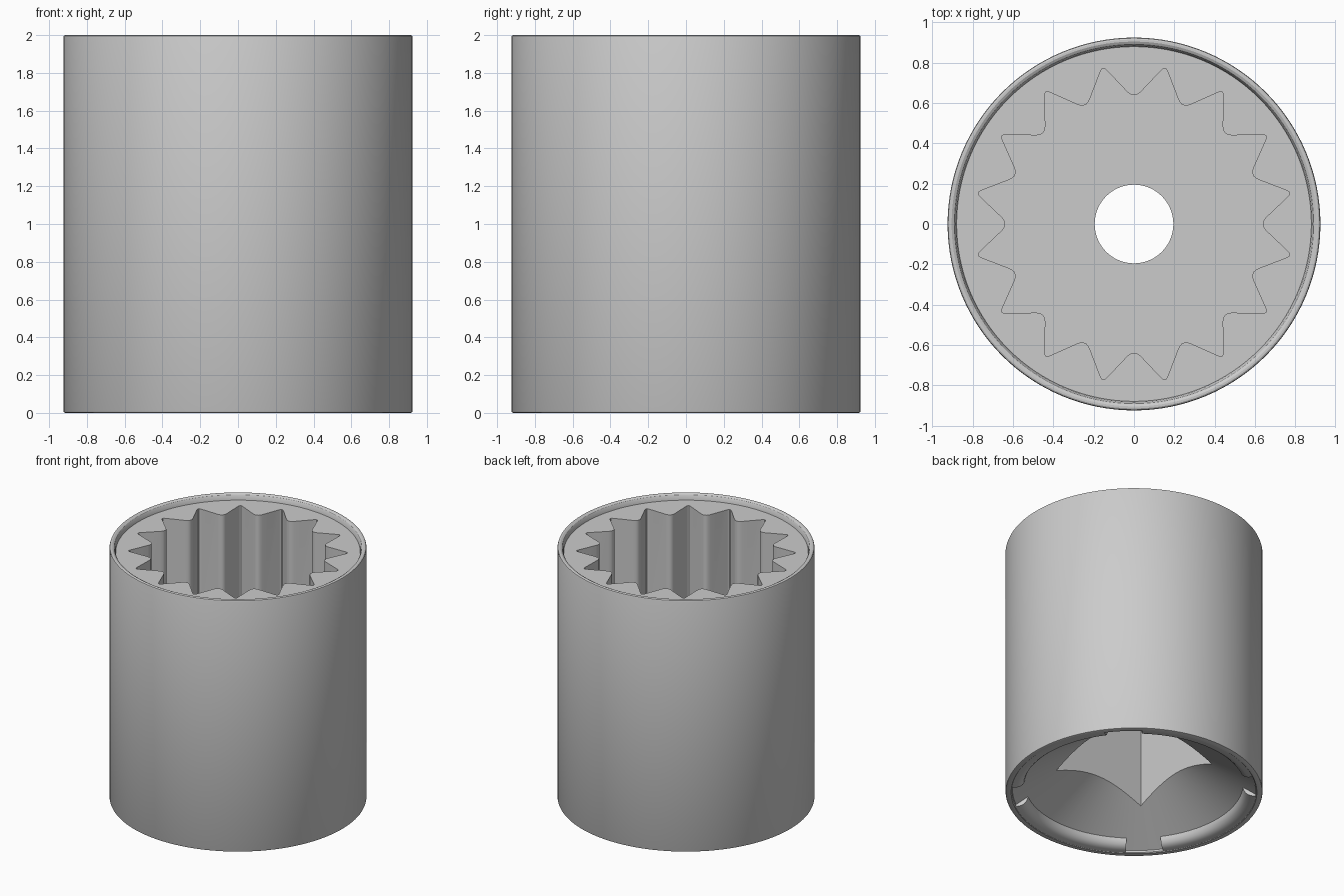
import bpy, bmesh, math
from mathutils import Vector

if "Cube" in bpy.data.objects:
    bpy.data.objects.remove(bpy.data.objects["Cube"])


def make_object(name, verts, faces):
    mesh = bpy.data.meshes.new(name)
    mesh.from_pydata(verts, [], faces)
    bm = bmesh.new()
    bm.from_mesh(mesh)
    bmesh.ops.recalc_face_normals(bm, faces=bm.faces)
    bm.to_mesh(mesh)
    bm.free()
    obj = bpy.data.objects.new(name, mesh)
    bpy.context.collection.objects.link(obj)
    return obj


def lathe(name, profile, steps, start=0.0, sweep=math.tau):
    """Turn a closed (radius, z) profile about z; a partial turn gets end caps."""
    full = sweep > math.tau - 0.001
    rings, n = (steps if full else steps + 1), len(profile)
    verts = []
    for i in range(rings):
        a = start + sweep * i / steps
        verts += [(r * math.cos(a), r * math.sin(a), z) for r, z in profile]
    faces = []
    for i in range(steps):
        j = (i + 1) % rings
        for k in range(n):
            m = (k + 1) % n
            faces.append((i * n + k, j * n + k, j * n + m, i * n + m))
    if not full:
        faces += [tuple(range(n)), tuple((rings - 1) * n + k for k in range(n))]
    return make_object(name, verts, faces)


def prism(name, outline, z0, z1):
    n = len(outline)
    verts = [(x, y, z) for z in (z0, z1) for x, y in outline]
    faces = [(i, (i + 1) % n, n + (i + 1) % n, n + i) for i in range(n)]
    faces += [tuple(range(n)), tuple(range(n, 2 * n))]
    return make_object(name, verts, faces)


def cut(target, cutter):
    cutter.hide_render = True
    mod = target.modifiers.new("cut", 'BOOLEAN')
    mod.operation, mod.solver, mod.object = 'DIFFERENCE', 'EXACT', cutter
    bpy.context.view_layer.objects.active = target
    bpy.ops.object.modifier_apply(modifier=mod.name)
    bpy.data.objects.remove(cutter)


def smooth(obj):
    bpy.ops.object.select_all(action='DESELECT')
    obj.select_set(True)
    bpy.context.view_layer.objects.active = obj
    bpy.ops.object.shade_smooth_by_angle(angle=math.radians(28))


def star_outline(points=16, tip=0.80, valley=0.62):
    """Star with each corner rounded by a quadratic curve."""
    corners = []
    for i in range(points * 2):
        a = math.pi * i / points
        r = tip if i % 2 else valley
        corners.append(Vector((r * math.cos(a), r * math.sin(a))))
    out = []
    for i, c in enumerate(corners):
        trim = 0.03 if i % 2 else 0.05
        p = c + (corners[i - 1] - c).normalized() * trim
        q = c + (corners[(i + 1) % len(corners)] - c).normalized() * trim
        for k in range(6):
            t = k / 5
            out.append(tuple(p * (1 - t) ** 2 + c * 2 * t * (1 - t) + q * t * t))
    return out


# Turned socket body: through hole, conical underside, rounded rims, recessed top
body = lathe("socket_body", [
    (0.195, 0.43), (0.875, 0.02), (0.878, 0.006), (0.885, 0),
    (0.915, 0), (0.922, 0.003), (0.925, 0.01),
    (0.925, 1.988), (0.922, 1.996), (0.915, 2.0), (0.905, 2.0),
    (0.892, 1.993), (0.884, 1.978), (0.88, 1.955), (0.195, 1.955)], 128)

# Splined upper bore and square drive recess below
cut(body, prism("star_cutter", star_outline(), 1.10, 2.2))
h = 0.397
cut(body, prism("drive_cutter", [(-h, -h), (h, -h), (h, h), (-h, h)], -0.1, 0.95))
smooth(body)

# Four rounded ridges inside the bottom rim, with gaps on the square's diagonals
gap = math.radians(9)
for i in range(4):
    ridge = lathe("bottom_ridge_%d" % (i + 1), [
        (0.785, 0.085), (0.79, 0.055), (0.803, 0.03), (0.822, 0.014),
        (0.845, 0.006), (0.89, 0.003), (0.89, 0.03)], 24,
        math.pi / 4 + i * math.pi / 2 + gap, math.pi / 2 - 2 * gap)
    smooth(ridge)
